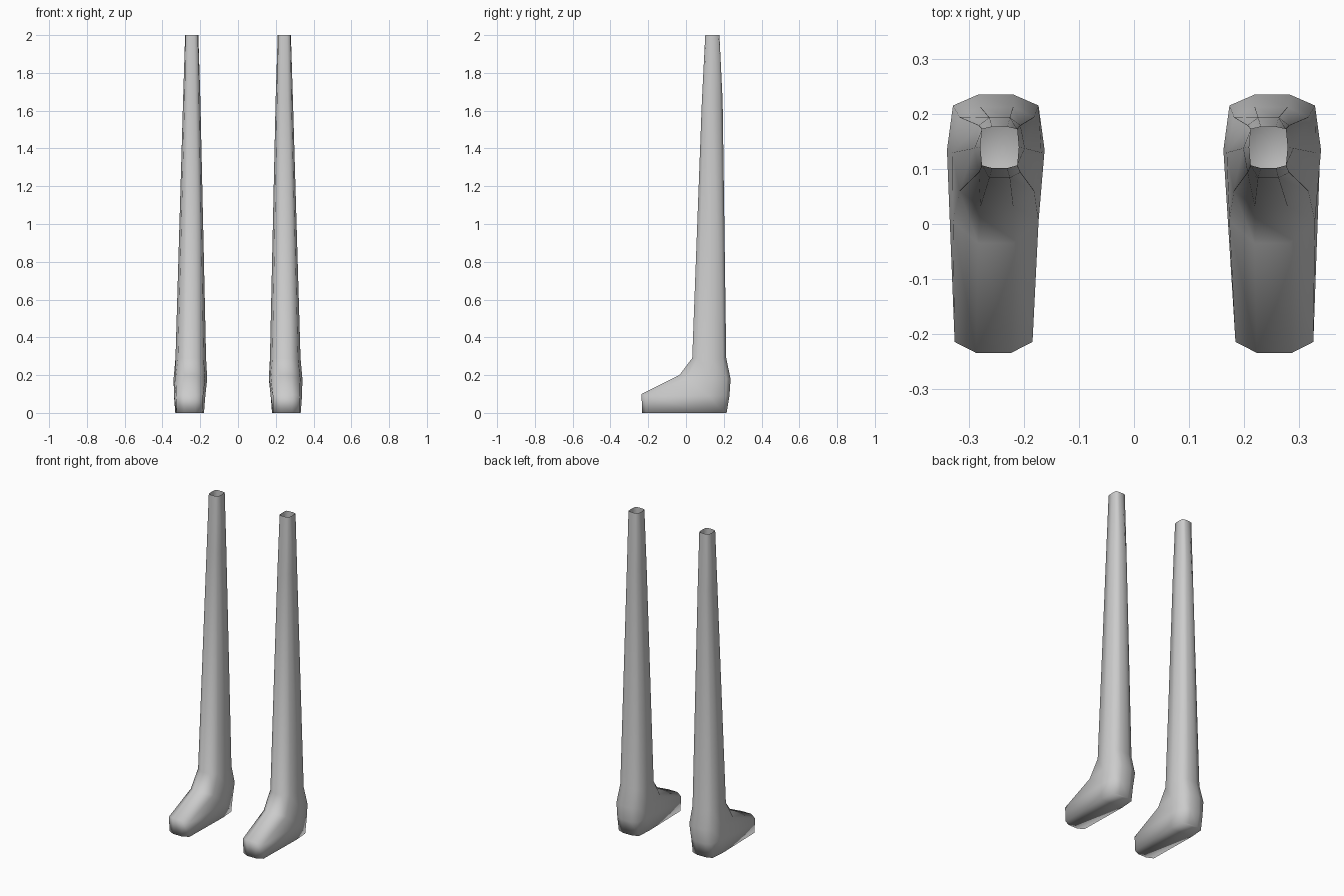
import bpy, bmesh

if "Cube" in bpy.data.objects:
    bpy.data.objects.remove(bpy.data.objects["Cube"])

grey = bpy.data.materials.new("light grey")
grey.diffuse_color = (0.6, 0.6, 0.6, 1)
grey.use_nodes = True
grey.node_tree.nodes["Principled BSDF"].inputs["Base Color"].default_value = grey.diffuse_color

# Ten-sided rings, top to sole:
# centre x, half widths (flat, corner, middle),
# y (front, front corner, middle, back corner, back), z (front, front corner, rear)
RINGS = [
    (0.245, (0.014, 0.032, 0.035), (0.102, 0.107, 0.140, 0.173, 0.177), (2.00, 2.00, 2.00)),
    (0.245, (0.019, 0.038, 0.046), (0.084, 0.094, 0.138, 0.180, 0.194), (1.65, 1.65, 1.65)),
    (0.250, (0.030, 0.068, 0.081), (0.033, 0.060, 0.130, 0.195, 0.213), (0.29, 0.29, 0.29)),
    (0.252, (0.032, 0.078, 0.089), (-0.035, 0.005, 0.135, 0.216, 0.236), (0.20, 0.18, 0.18)),
    (0.256, (0.032, 0.071, 0.083), (-0.235, -0.215, 0.120, 0.212, 0.230), (0.10, 0.09, 0.09)),
    (0.256, (0.030, 0.069, 0.076), (-0.233, -0.213, 0.110, 0.200, 0.215), (0.00, 0.00, 0.00)),
]


def ring_points(cx, widths, ys, zs, side):
    a, b, w = widths
    half = list(zip((a, b, w, b, a), ys, (zs[0], zs[1], zs[2], zs[2], zs[2])))
    right = [(side * cx + x, y, z) for x, y, z in half]
    left = [(side * cx - x, y, z) for x, y, z in reversed(half)]
    return right + left


def make_leg(name, side):
    bm = bmesh.new()
    loops = [[bm.verts.new(p) for p in ring_points(*r, side)] for r in RINGS]
    # Tapered shaft, ankle and foot walls; the top stays open
    for up, low in zip(loops, loops[1:]):
        n = len(up)
        for i in range(n):
            j = (i + 1) % n
            bm.faces.new((up[i], low[i], low[j], up[j]))
    # Sole, as strips across the foot
    s = loops[-1]
    for i in range(4):
        bm.faces.new((s[i], s[9 - i], s[8 - i], s[i + 1]))
    bmesh.ops.recalc_face_normals(bm, faces=bm.faces)
    # Face outwards even though the top is open
    bm.faces.ensure_lookup_table()
    if bm.faces[-1].normal.z > 0:
        bmesh.ops.reverse_faces(bm, faces=bm.faces)
    for f in bm.faces:
        f.smooth = True
    mesh = bpy.data.meshes.new(name)
    bm.to_mesh(mesh)
    bm.free()
    mesh.materials.append(grey)
    obj = bpy.data.objects.new(name, mesh)
    bpy.context.collection.objects.link(obj)


make_leg("left_leg", -1)
make_leg("right_leg", 1)
